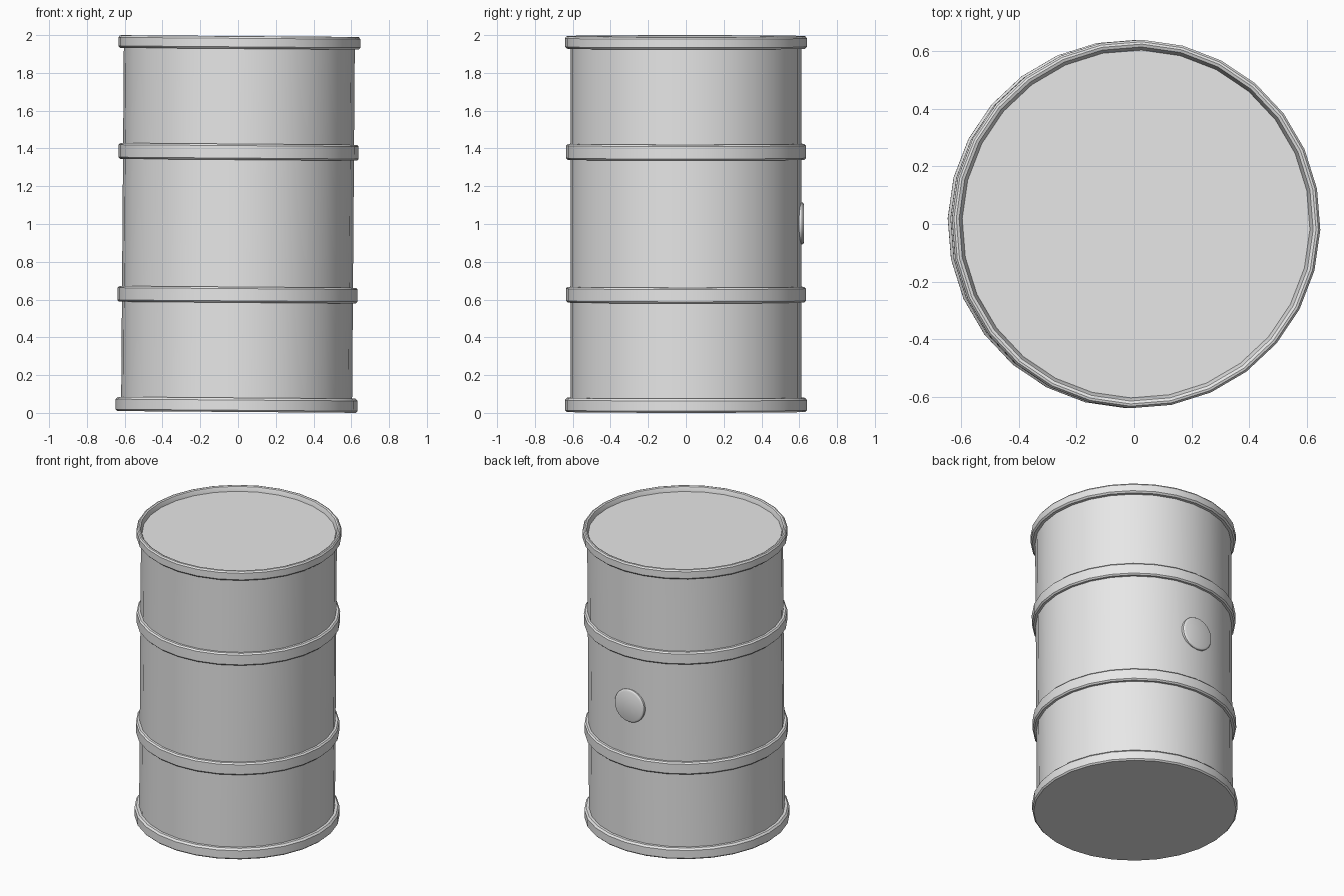
import bpy
import bmesh
import math
from mathutils import Matrix, Vector

if "Cube" in bpy.data.objects:
    bpy.data.objects.remove(bpy.data.objects["Cube"], do_unlink=True)

SIDES = 28
PHASE = math.radians(-1.8)

# The whole drum leans very slightly towards +x about its middle
MIDDLE = Vector((0, 0, 1))
LEAN = (Matrix.Translation(MIDDLE) @ Matrix.Rotation(0.0075, 4, 'Y')
        @ Matrix.Translation(-MIDDLE))

steel = bpy.data.materials.new("plain_grey_steel")
steel.use_nodes = True
GREY = (0.8, 0.8, 0.8, 1)
steel.diffuse_color = GREY
steel.node_tree.nodes["Principled BSDF"].inputs["Base Color"].default_value = GREY


def lathe(name, profile, sides=SIDES, phase=PHASE, closed=False, place=Matrix()):
    """Spin (radius, height) points around z; open profiles get end caps."""
    bm = bmesh.new()
    rings = []
    for r, z in profile:
        angles = [phase + math.tau * i / sides for i in range(sides)]
        rings.append([bm.verts.new((r * math.cos(a), r * math.sin(a), z))
                      for a in angles])
    pairs = list(zip(rings, rings[1:]))
    if closed:
        pairs.append((rings[-1], rings[0]))
    else:
        bm.faces.new(rings[0][::-1])
        bm.faces.new(rings[-1])
    for low, high in pairs:
        for i in range(sides):
            j = (i + 1) % sides
            bm.faces.new((low[i], low[j], high[j], high[i]))
    bmesh.ops.recalc_face_normals(bm, faces=bm.faces)
    bm.transform(LEAN @ place)
    mesh = bpy.data.meshes.new(name)
    bm.to_mesh(mesh)
    bm.free()
    mesh.materials.append(steel)
    obj = bpy.data.objects.new(name, mesh)
    bpy.context.collection.objects.link(obj)
    bpy.ops.object.select_all(action='DESELECT')
    obj.select_set(True)
    bpy.context.view_layer.objects.active = obj
    bpy.ops.object.shade_smooth_by_angle(angle=math.radians(30))
    return obj


def hoop(name, low, high, inner=0.6, outer=0.636, bevel=0.009):
    """Raised band with chamfered outer corners."""
    lathe(name, [(inner, low), (outer - bevel, low), (outer, low + bevel),
                 (outer, high - bevel), (outer - bevel, high), (inner, high)],
          closed=True)


# Shell with its flat lid
lathe("drum_shell", [(0.612, 0.03), (0.612, 1.962)])

# Two rolling hoops
hoop("lower_hoop", 0.584, 0.667)
hoop("upper_hoop", 1.340, 1.424)

# Bottom rim, closed by a flat base
lathe("bottom_rim", [(0.632, 0.005), (0.641, 0.014), (0.641, 0.068),
                     (0.630, 0.080), (0.605, 0.080)])

# Top rim standing proud of the lid
lathe("top_rim", [(0.605, 1.928), (0.631, 1.928), (0.641, 1.938),
                  (0.641, 1.983), (0.634, 1.993), (0.626, 1.995),
                  (0.616, 1.991), (0.605, 1.962)], closed=True)

# Round bung on the back
outward = Matrix.Translation((0, 0, 1.003)) @ Matrix.Rotation(-math.pi / 2, 4, 'X')
lathe("back_bung", [(0.112, 0.59), (0.112, 0.615), (0.107, 0.622), (0.098, 0.626)],
      sides=32, phase=0, place=outward)
